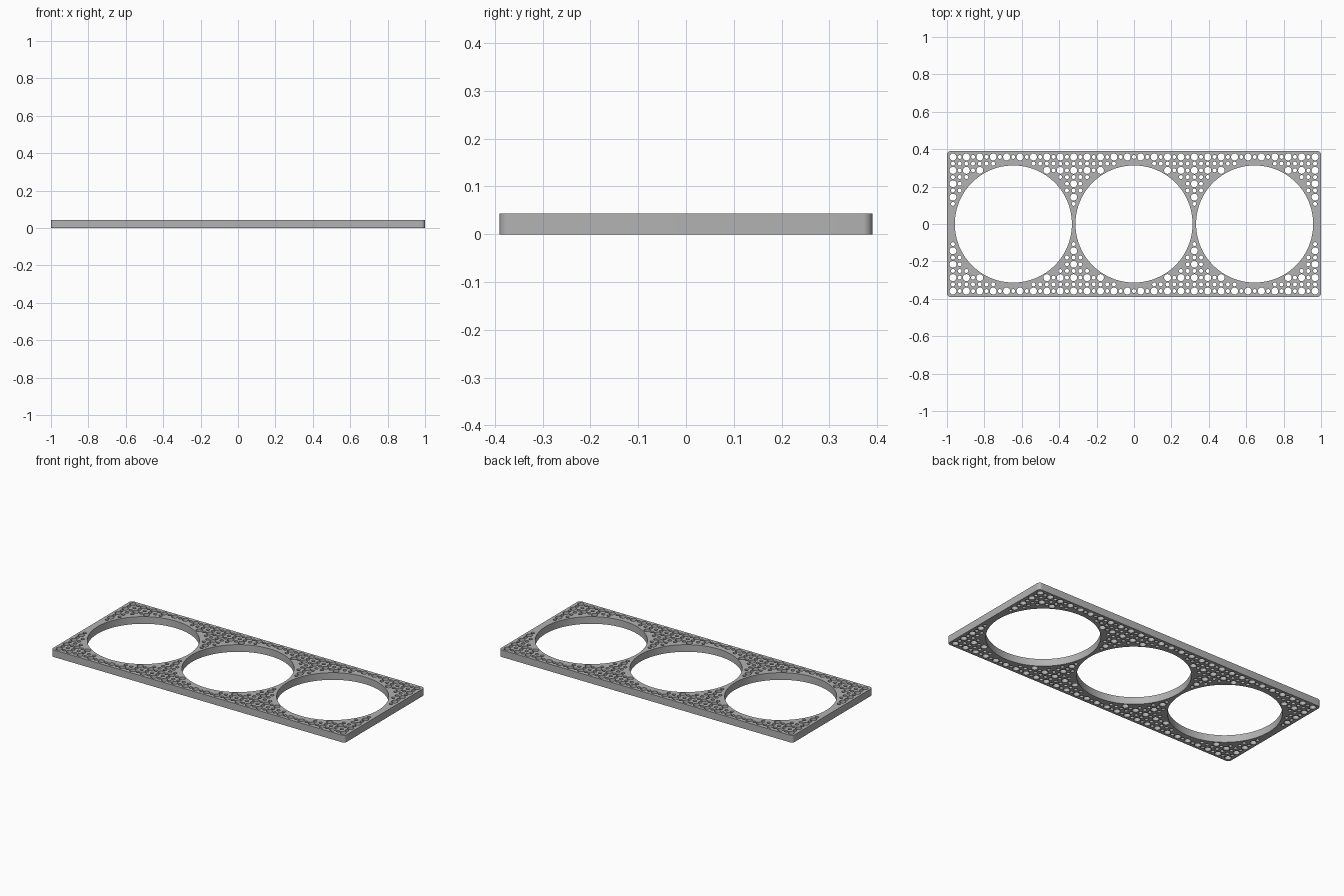
import bpy, bmesh, math

cube = bpy.data.objects.get("Cube")
if cube:
    bpy.data.objects.remove(cube, do_unlink=True)

LENGTH, WIDTH, HEIGHT, CORNER = 2.0, 0.78, 0.044, 0.02
PITCH = 0.0717
BIG, SMALL = 0.0185, 0.0105
OPENING, SPACING = 0.313, 0.645
KEEP_OUT = 0.336

# Flat filled profile, extruded to the plate thickness
profile = bpy.data.curves.new("perforated_plate", "CURVE")
profile.dimensions = "2D"
profile.fill_mode = "BOTH"
profile.extrude = HEIGHT / 2


def add_loop(points):
    spline = profile.splines.new("POLY")
    spline.points.add(len(points) - 1)
    for p, (x, y) in zip(spline.points, points):
        p.co = (x, y, 0, 1)
    spline.use_cyclic_u = True


def arc(cx, cy, r, start, sweep, steps):
    return [(cx + r * math.cos(start + sweep * i / steps),
             cy + r * math.sin(start + sweep * i / steps)) for i in range(steps + 1)]


def add_circle(cx, cy, r, sides):
    add_loop(arc(cx, cy, r, 0, math.tau, sides)[:-1])


# Outer edge with rounded corners
edge = []
for k, (sx, sy) in enumerate([(1, 1), (-1, 1), (-1, -1), (1, -1)]):
    edge += arc(sx * (LENGTH / 2 - CORNER), sy * (WIDTH / 2 - CORNER), CORNER,
                k * math.pi / 2, math.pi / 2, 8)
add_loop(edge)

# Three large round openings
centres = [-SPACING, 0, SPACING]
for cx in centres:
    add_circle(cx, 0, OPENING, 96)

# Half-pitch lattice: big holes on whole steps, small holes between them
for i in range(-27, 28):
    for j in range(-10, 11):
        x, y = i * PITCH / 2, j * PITCH / 2
        if min(math.hypot(x - cx, y) for cx in centres) < KEEP_OUT:
            continue
        big = i % 2 == 1 and j % 2 == 0
        add_circle(x, y, BIG if big else SMALL, 20 if big else 14)

# Turn the profile into a welded mesh standing on the ground
source = bpy.data.objects.new("plate_profile", profile)
bpy.context.collection.objects.link(source)
bpy.context.view_layer.update()
graph = bpy.context.evaluated_depsgraph_get()
mesh = bpy.data.meshes.new_from_object(source.evaluated_get(graph))
bpy.data.objects.remove(source, do_unlink=True)

bm = bmesh.new()
bm.from_mesh(mesh)
bmesh.ops.remove_doubles(bm, verts=bm.verts, dist=0.00005)
bmesh.ops.translate(bm, verts=bm.verts, vec=(0, 0, HEIGHT / 2))
bmesh.ops.recalc_face_normals(bm, faces=bm.faces)
bm.to_mesh(mesh)
bm.free()

plate = bpy.data.objects.new("perforated_plate", mesh)
bpy.context.collection.objects.link(plate)

# Plain grey finish
grey = bpy.data.materials.new("plain grey")
grey.use_nodes = True
colour = (0.45, 0.45, 0.45, 1)
grey.diffuse_color = colour
grey.node_tree.nodes["Principled BSDF"].inputs["Base Color"].default_value = colour
mesh.materials.clear()
mesh.materials.append(grey)

bpy.ops.object.select_all(action="DESELECT")
plate.select_set(True)
bpy.context.view_layer.objects.active = plate
bpy.ops.object.shade_smooth_by_angle(angle=math.radians(35))
